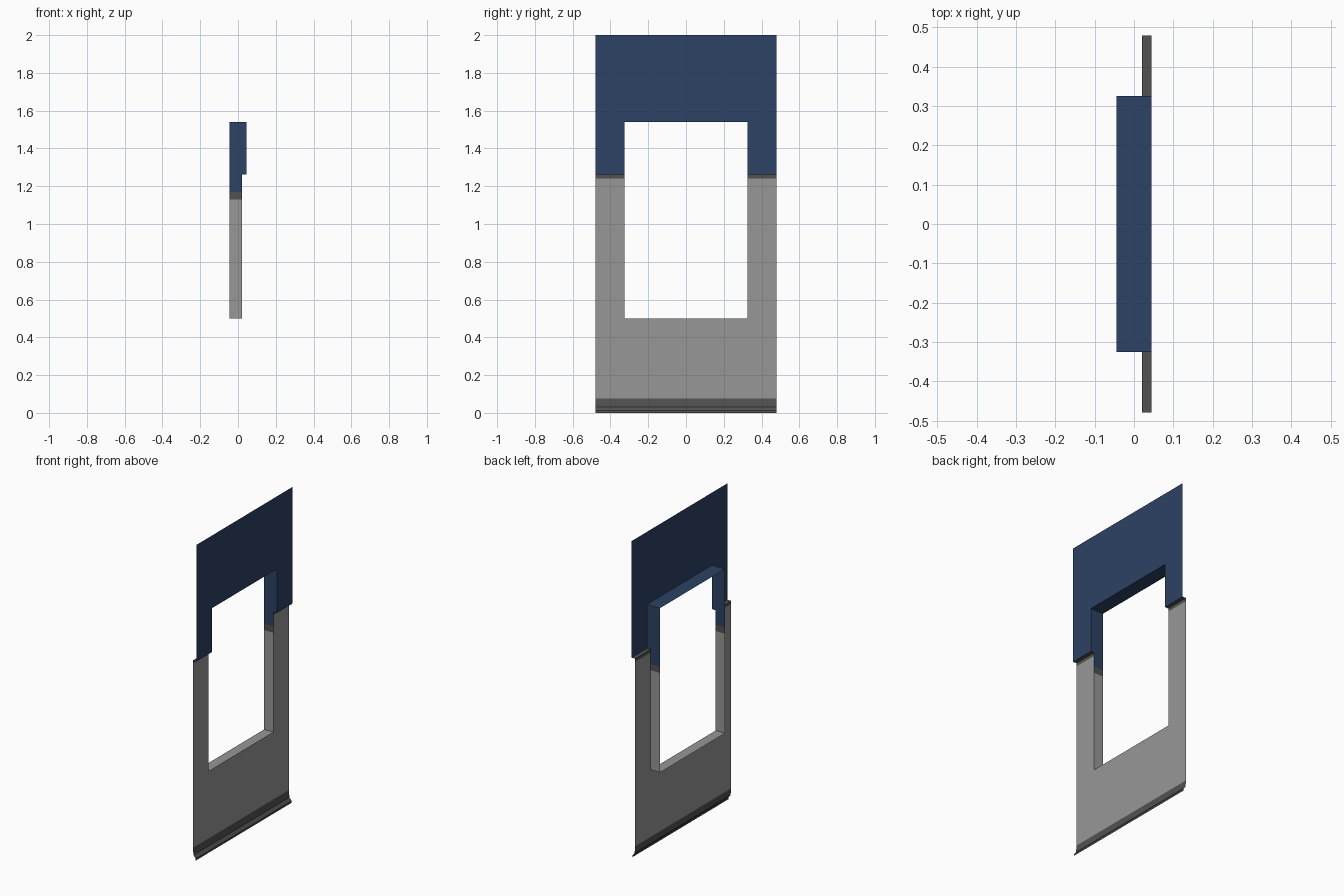
import bpy
from mathutils import Vector

if "Cube" in bpy.data.objects:
    bpy.data.objects.remove(bpy.data.objects["Cube"])

HALF, HOLE = 0.48, 0.325            # half widths of wall and window opening
OUT, MID, BACK = 0.045, 0.02, -0.045  # depth of cladding, lower wall, reveal back
SILL, HEAD = 0.50, 1.54
LEDGE = 1.262


def material(name, color):
    m = bpy.data.materials.new(name)
    m.diffuse_color = (*color, 1)
    m.use_nodes = True
    m.node_tree.nodes["Principled BSDF"].inputs["Base Color"].default_value = m.diffuse_color
    return m


BLUE = material("navy cladding", (0.025, 0.054, 0.125))
GREY = material("light grey wall", (0.31, 0.31, 0.31))
DARK = material("dark grey trim", (0.083, 0.083, 0.083))


def sheet(name, mat, faces):
    """Flat open sheets; each entry is (points, facing direction)."""
    verts, polys = [], []
    for pts, facing in faces:
        n = Vector((0, 0, 0))
        for a, b in zip(pts, pts[1:] + pts[:1]):
            n += Vector(a).cross(Vector(b))
        if n.dot(Vector(facing)) < 0:
            pts = pts[::-1]
        polys.append(range(len(verts), len(verts) + len(pts)))
        verts += pts
    me = bpy.data.meshes.new(name)
    me.from_pydata(verts, [], [list(p) for p in polys])
    me.materials.append(mat)
    ob = bpy.data.objects.new(name, me)
    bpy.context.collection.objects.link(ob)
    return ob


def strip(a, b, y0, y1):
    """Quad between profile points a and b (x, z), spanning y0 to y1."""
    return [(a[0], y0, a[1]), (a[0], y1, a[1]), (b[0], y1, b[1]), (b[0], y0, b[1])]


def u_panel(x, z_far, z_edge, z_open):
    """U-shaped wall panel around the opening."""
    p = [(-HALF, z_far), (HALF, z_far), (HALF, z_edge), (HOLE, z_edge),
         (HOLE, z_open), (-HOLE, z_open), (-HOLE, z_edge), (-HALF, z_edge)]
    return [(x, y, z) for y, z in p]


def jambs(profile):
    """Mirrored reveal sides facing into the opening."""
    return [([(x, s * HOLE, z) for x, z in profile], (0, -s, 0)) for s in (-1, 1)]


RIGHT, UP, DOWN = (1, 0, 0), (0, 0, 1), (0, 0, -1)

# Outer wall skin
sheet("upper_cladding", BLUE, [(u_panel(OUT, 2.0, LEDGE, HEAD), RIGHT)])
sheet("lower_wall", GREY, [(u_panel(MID, 0.075, 1.242, SILL), RIGHT)])

# Dark ledge under the cladding, either side of the opening
ledge = []
for y0, y1 in ((-HALF, -HOLE), (HOLE, HALF)):
    ledge.append((strip((OUT, LEDGE), (MID, LEDGE), y0, y1), DOWN))
    ledge.append((strip((MID, LEDGE), (MID, 1.242), y0, y1), RIGHT))
sheet("ledge_trim", DARK, ledge)

# Flared base skirting
base = [(MID, 0.075), (0.024, 0.03), (0.04, 0.012), (0.04, 0.0)]
sheet("base_skirting", DARK,
      [(strip(a, b, -HALF, HALF), RIGHT) for a, b in zip(base, base[1:])])

# Window reveal
sheet("reveal_upper", BLUE,
      jambs([(BACK, 1.17), (MID, 1.17), (MID, LEDGE), (OUT, LEDGE), (OUT, HEAD), (BACK, HEAD)])
      + [(strip((BACK, HEAD), (OUT, HEAD), -HOLE, HOLE), DOWN)])
sheet("reveal_trim", DARK, jambs([(BACK, 1.13), (MID, 1.13), (MID, 1.17), (BACK, 1.17)]))
sheet("reveal_lower", GREY,
      jambs([(BACK, SILL), (MID, SILL), (MID, 1.13), (BACK, 1.13)])
      + [(strip((BACK, SILL), (MID, SILL), -HOLE, HOLE), UP)])
